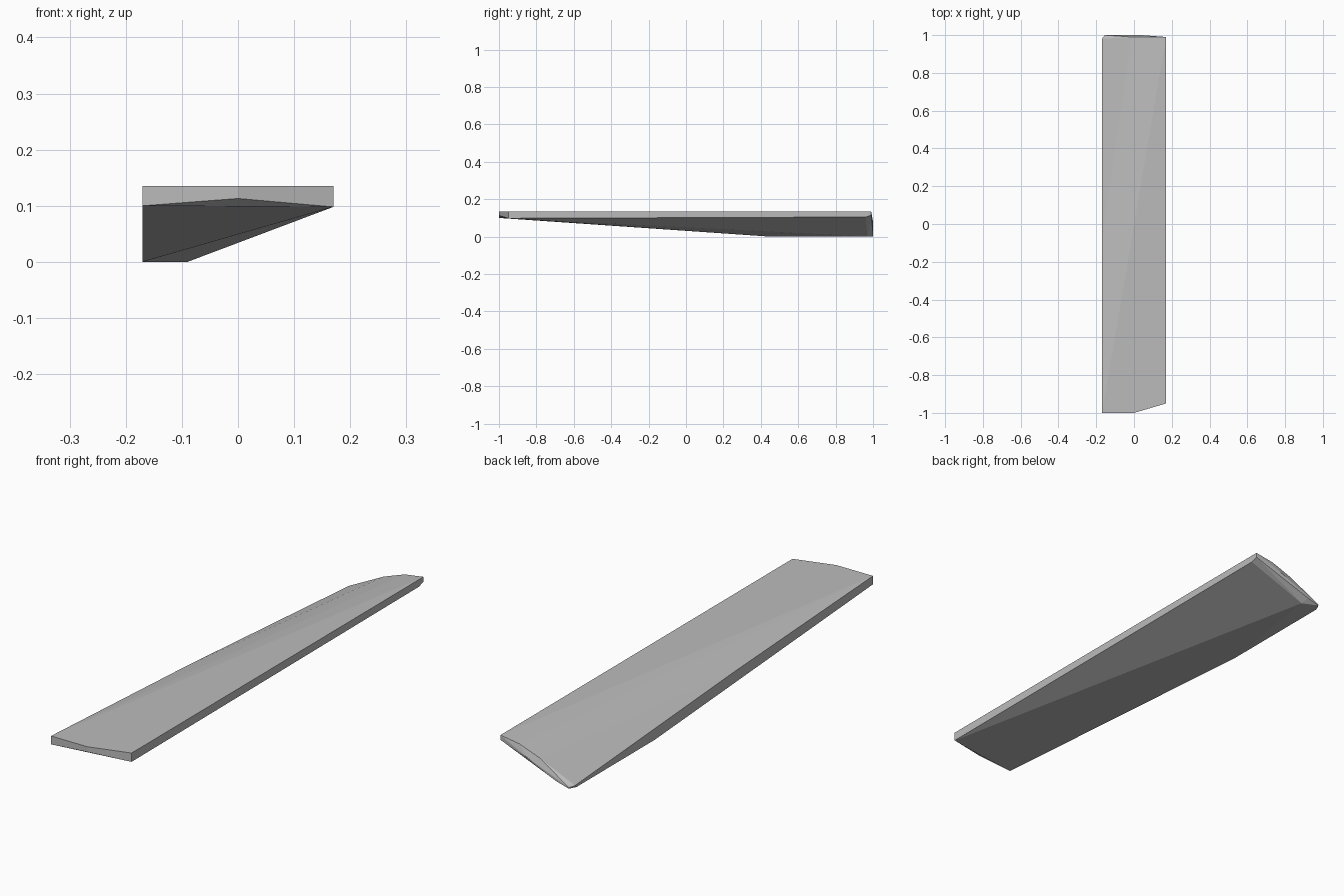
import bpy
import bmesh

old = bpy.data.objects.get("Cube")
if old:
    bpy.data.objects.remove(old, do_unlink=True)

# Plain grey finish
grey = bpy.data.materials.new("plain_grey")
grey.use_nodes = True
colour = (0.5, 0.5, 0.5, 1)
grey.diffuse_color = colour
grey.node_tree.nodes["Principled BSDF"].inputs["Base Color"].default_value = colour

W = 0.17  # half width

# Square end: flat top, shallow wedge below
front_end = [(-W, -1, 0.135), (0, -1, 0.135), (W, -0.95, 0.135),
             (-W, -1, 0.1), (0, -1, 0.113), (W, -0.95, 0.098)]

# Twisted end: arched top over a sloping underside
arch = [(W, 0.135), (0.083, 0.122), (-0.014, 0.087), (-0.12, 0.026)]
back_end = [(x, 0.99, z) for x, z in arch]
back_end += [(W, 0.99, 0.115), (W, 0.96, 0.105), (0.04, 1, 0.08), (-0.1, 1, 0.015),
             (-0.155, 1, 0.005), (-W, 0.98, 0.01), (-W, 0.97, 0),
             (-0.155, 1, 0), (-0.09, 0.97, 0)]

# Low edge between the ends
low_edge = [(-W, 0.45, 0), (-W, -0.09, 0.085)]

# Stretch a convex skin over the profiles
bm = bmesh.new()
for p in front_end + back_end + low_edge:
    bm.verts.new(p)
hull = bmesh.ops.convex_hull(bm, input=bm.verts[:])
bmesh.ops.delete(bm, geom=[v for v in bm.verts if not v.link_faces], context='VERTS')
bmesh.ops.recalc_face_normals(bm, faces=bm.faces[:])
mesh = bpy.data.meshes.new("twisted_blade")
bm.to_mesh(mesh)
bm.free()
mesh.materials.append(grey)
blade = bpy.data.objects.new("twisted_blade", mesh)
bpy.context.collection.objects.link(blade)
